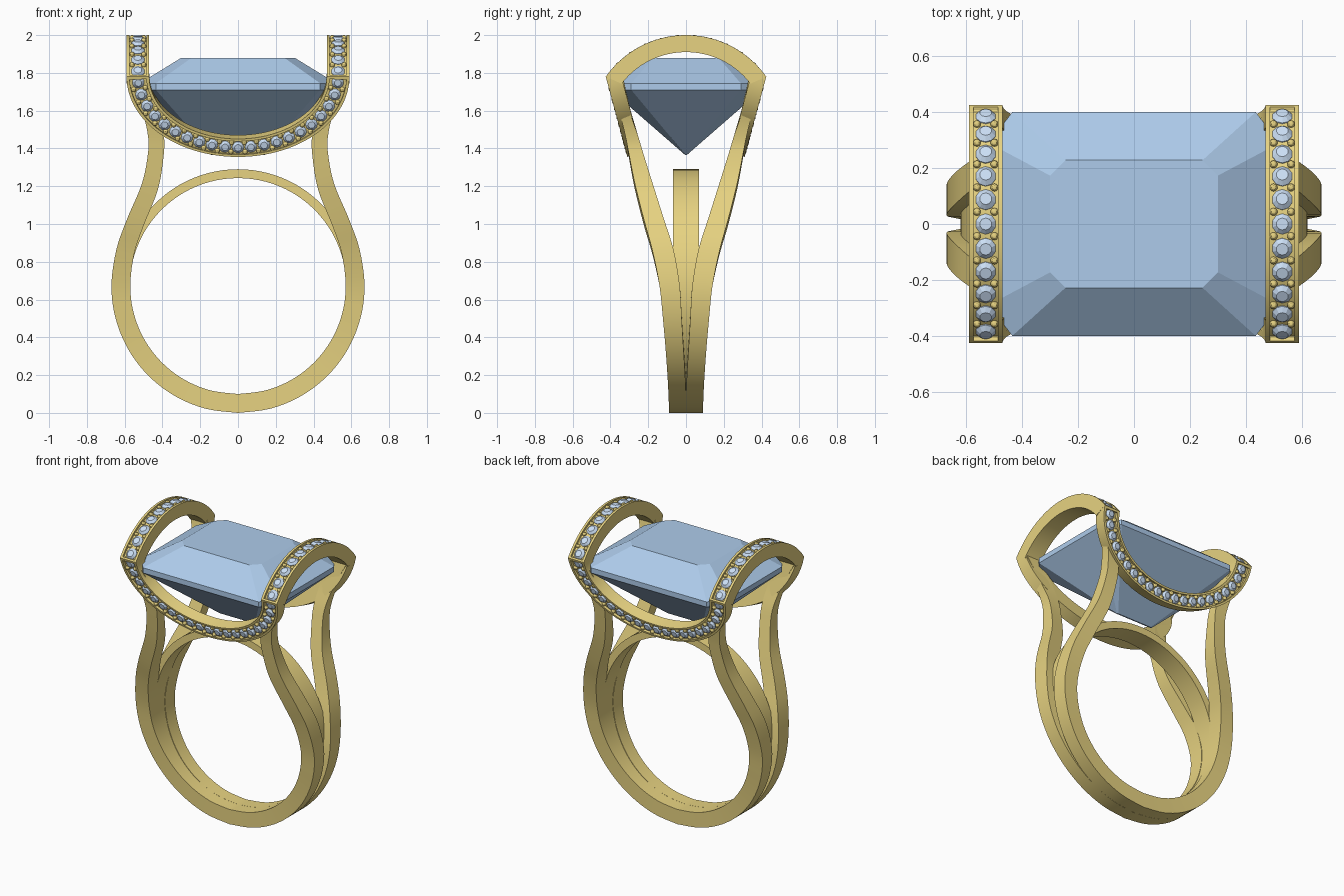
import bpy, bmesh, math
from mathutils import Vector, Matrix

if "Cube" in bpy.data.objects:
    bpy.data.objects.remove(bpy.data.objects["Cube"])


def material(name, rgb):
    m = bpy.data.materials.new(name)
    m.diffuse_color = (*rgb, 1)
    m.use_nodes = True
    m.node_tree.nodes["Principled BSDF"].inputs["Base Color"].default_value = m.diffuse_color
    return m


GOLD = material("gold", (0.80, 0.65, 0.22))
BLUE = material("blue_stone", (0.42, 0.60, 0.83))
PALE = material("pale_stone", (0.60, 0.74, 0.92))


def finish(bm, name, mat, mirror=None, smooth=True):
    bmesh.ops.recalc_face_normals(bm, faces=bm.faces)
    me = bpy.data.meshes.new(name)
    bm.to_mesh(me)
    bm.free()
    ob = bpy.data.objects.new(name, me)
    bpy.context.collection.objects.link(ob)
    me.materials.append(mat)
    if smooth:
        bpy.ops.object.select_all(action='DESELECT')
        ob.select_set(True)
        bpy.context.view_layer.objects.active = ob
        bpy.ops.object.shade_smooth_by_angle(angle=math.radians(30))
    if mirror is not None:
        mod = ob.modifiers.new("mirror", 'MIRROR')
        mod.use_axis = [i == mirror for i in range(3)]
        mod.use_mirror_merge = False
    return ob


def loft(sections, closed=False):
    bm = bmesh.new()
    rings = [[bm.verts.new(p) for p in s] for s in sections]
    n = len(rings[0])
    pairs = list(zip(rings, rings[1:]))
    if closed:
        pairs.append((rings[-1], rings[0]))
    for a, b in pairs:
        for i in range(n):
            j = (i + 1) % n
            bm.faces.new((a[i], a[j], b[j], b[i]))
    if not closed:
        bm.faces.new(rings[0])
        bm.faces.new(rings[-1])
    return bm


def catmull(pts, steps):
    out = []
    for i in range(len(pts) - 1):
        a, b, c, d = (pts[max(0, min(len(pts) - 1, i + k))] for k in (-1, 0, 1, 2))
        for s in range(steps):
            t = s / steps
            out.append([0.5 * (2 * q + (r - p) * t + (2 * p - 5 * q + 4 * r - w) * t * t
                               + (3 * q - p - 3 * r + w) * t ** 3)
                        for p, q, r, w in zip(a, b, c, d)])
    return out + [list(pts[-1])]


# Split shank: half path (x_out, z_out, x_in, z_in, y_out, y_in), bottom to top
path = []
for k in range(7):
    a = math.radians(-90 + 15 * k)
    z = 0.67 + 0.67 * math.sin(a)
    path.append((0.67 * math.cos(a), z, 0.57 * math.cos(a), 0.67 + 0.57 * math.sin(a),
                 0.09 + 0.05 * (max(z, 0) / 0.67) ** 1.5, max(0.0005, (z - 0.12) * 0.06)))
path += [(0.645, 0.86, 0.55, 0.84, 0.178, 0.065),
         (0.59, 1.02, 0.50, 0.99, 0.222, 0.115),
         (0.51, 1.21, 0.425, 1.18, 0.270, 0.175),
         (0.477, 1.37, 0.395, 1.35, 0.302, 0.225),
         (0.477, 1.47, 0.392, 1.47, 0.322, 0.255),
         (0.51, 1.60, 0.42, 1.62, 0.354, 0.298),
         (0.585, 1.765, 0.48, 1.765, 0.398, 0.33)]
half = catmull(path, 5)


def shank_section(p, s):
    xo, zo, xi, zi, yo, yi = p
    return [(s * xo, -yo, zo), (s * xo, -yi, zo), (s * xi, -yi, zi), (s * xi, -yo, zi)]


finish(loft([shank_section(p, -1) for p in reversed(half)] + [shank_section(p, 1) for p in half[1:]]),
       "split_shank", GOLD, mirror=1)

# Inner finger ring
ring = []
for k in range(96):
    a = 2 * math.pi * k / 96
    ring.append([(r * math.cos(a), y, 0.67 + r * math.sin(a))
                 for r, y in ((0.573, -0.068), (0.62, -0.068), (0.62, 0.068), (0.573, 0.068))])
finish(loft(ring, closed=True), "inner_ring", GOLD)


# Stone bands: surface functions of t (along), u (across), d (depth below the face)
def swag(t, u, d):
    a = math.pi * (1 + t)
    z = 1.78 + (0.425 - 0.095 * u) * math.sin(a)
    y = -(0.425 - 0.27 * (1.78 - z))
    return Vector(((0.59 - 0.12 * u) * math.cos(a), y + 0.965 * d, z + 0.26 * d))


def arch(t, u, d):
    a = math.radians(54.8) * (2 * t - 1) * (1 - 0.5 * d)
    r = 0.52 - d
    return Vector((0.47 + 0.12 * u, r * math.sin(a), 1.48 + r * math.cos(a)))


def brilliant(bm, mat4, r, sides=10):
    rings = []
    for rad, z in ((0.1, -0.8), (1, -0.12), (1, 0.0), (0.58, 0.38)):
        rings.append([bm.verts.new(mat4 @ Vector((r * rad * math.cos(2 * math.pi * i / sides),
                                                  r * rad * math.sin(2 * math.pi * i / sides), r * z)))
                      for i in range(sides)])
    for a, b in zip(rings, rings[1:]):
        for i in range(sides):
            j = (i + 1) % sides
            bm.faces.new((a[i], a[j], b[j], b[i]))
    bm.faces.new(rings[0])
    bm.faces.new(rings[-1])


def stone_band(name, surf, depth, count, radius, axis):
    rec, rim, n = 0.016, 0.13, 48

    # Channelled band with closed end rims
    def section(t, c):
        return [surf(t, u, d) for u, d in ((0, 0), (rim, 0), (rim, c), (1 - rim, c),
                                           (1 - rim, 0), (1, 0), (1, depth), (0, depth))]
    e = 0.012
    secs = [section(0, 0), section(e, 0)]
    secs += [section(e + (1 - 2 * e) * k / n, rec) for k in range(n + 1)]
    secs += [section(1 - e, 0), section(1, 0)]
    finish(loft(secs), name + "_band", GOLD, mirror=axis)

    # Even spacing by arc length
    ts = [k / 800 for k in range(801)]
    acc = [0.0]
    for a, b in zip(ts, ts[1:]):
        acc.append(acc[-1] + (surf(b, .5, 0) - surf(a, .5, 0)).length)

    def at(f):
        k = min(range(801), key=lambda i: abs(acc[i] - f * acc[-1]))
        return ts[k]

    gems, beads = bmesh.new(), bmesh.new()
    for i in range(count):
        t = at((i + 0.5) / count)
        tan = (surf(t + .002, .5, 0) - surf(t - .002, .5, 0)).normalized()
        nor = (surf(t, .5, 0) - surf(t, .5, .01)).normalized()
        m = Matrix((tan, nor.cross(tan), nor)).transposed().to_4x4()
        m.translation = surf(t, .5, rec * 0.85)
        brilliant(gems, m, radius)
        if i < count - 1:
            for u in (0.24, 0.76):
                p = surf(at((i + 1) / count), u, rec * 0.7)
                bmesh.ops.create_uvsphere(beads, u_segments=10, v_segments=6, radius=0.014,
                                          matrix=Matrix.Translation(p))
    finish(gems, name + "_small_stones", PALE, mirror=axis, smooth=False)
    finish(beads, name + "_beads", GOLD, mirror=axis)


stone_band("front_back_swag", swag, 0.08, 21, 0.032, 1)
stone_band("side_arch", arch, 0.09, 11, 0.037, 0)


# Large step-cut stone
def octagon(x, y, cx, cy, z):
    return [(x, y - cy, z), (x - cx, y, z), (cx - x, y, z), (-x, y - cy, z),
            (-x, cy - y, z), (cx - x, -y, z), (x - cx, -y, z), (x, cy - y, z)]


finish(loft([octagon(0.14, 0.004, 0.01, 0.002, 1.365), octagon(0.52, 0.40, 0.085, 0.11, 1.71),
             octagon(0.52, 0.40, 0.085, 0.11, 1.745), octagon(0.30, 0.228, 0.055, 0.055, 1.88)]),
       "centre_stone", BLUE, smooth=False)
